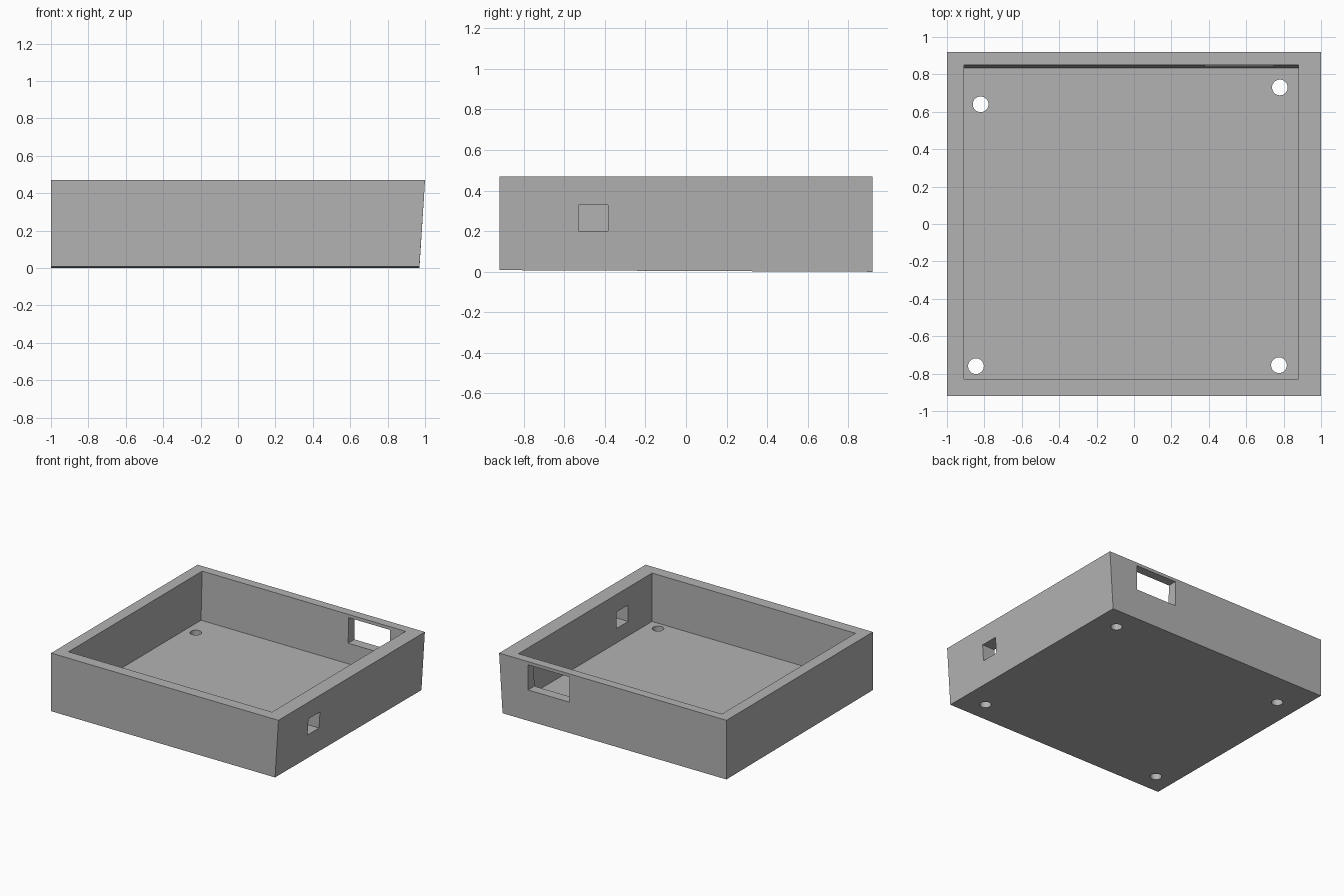
import bpy
import bmesh

cube = bpy.data.objects.get("Cube")
if cube:
    bpy.data.objects.remove(cube, do_unlink=True)

grey = bpy.data.materials.new("plain grey")
grey.use_nodes = True
GREY = (0.45, 0.45, 0.45, 1)
grey.diffuse_color = GREY
grey.node_tree.nodes["Principled BSDF"].inputs["Base Color"].default_value = GREY


def finish(name, bm):
    bmesh.ops.recalc_face_normals(bm, faces=bm.faces)
    mesh = bpy.data.meshes.new(name)
    bm.to_mesh(mesh)
    bm.free()
    mesh.materials.append(grey)
    obj = bpy.data.objects.new(name, mesh)
    bpy.context.collection.objects.link(obj)
    return obj


def box(name, xs, ys, zs, adjust=None):
    """Box between the given limits; adjust may move single corners."""
    bm = bmesh.new()
    bmesh.ops.create_cube(bm, size=1)
    for v in bm.verts:
        side = tuple(c > 0 for c in v.co)
        v.co = (xs[side[0]], ys[side[1]], zs[side[2]])
        if adjust:
            adjust(v.co, *side)
    return finish(name, bm)


def cylinder(name, x, y, radius):
    bm = bmesh.new()
    bmesh.ops.create_cone(bm, cap_ends=True, segments=32, radius1=radius,
                          radius2=radius, depth=0.4)
    bmesh.ops.translate(bm, verts=bm.verts, vec=(x, y, 0))
    return finish(name, bm)


# Tray body: the right wall leans out and the underside rises to the front
def shape_body(co, right, back, top):
    if right and not top:
        co.x = 0.97
    if not back and not top:
        co.z = 0.008


tray = box("tray", (-1, 1), (-0.92, 0.92), (0, 0.47), shape_body)


# Cavity: its back wall leans outward from the floor to the rim
def shape_cavity(co, right, back, top):
    if back and top:
        co.y = 0.85


cutters = [box("cavity_cutter", (-0.91, 0.88), (-0.83, 0.835), (0.085, 0.47), shape_cavity)]
for v in cutters[0].data.vertices:
    if v.co.z > 0.4:
        v.co.z += 0.02

# Back and side openings
cutters.append(box("back_opening_cutter", (0.38, 0.745), (0.7, 1.1), (0.245, 0.445)))
cutters.append(box("side_opening_cutter", (0.7, 1.2), (-0.53, -0.385), (0.2, 0.33)))

# Screw holes through the floor
for x, y in ((-0.82, 0.64), (0.78, 0.73), (-0.845, -0.76), (0.775, -0.755)):
    cutters.append(cylinder("screw_hole_cutter", x, y, 0.042))

# Cut everything out and discard the cutters
bpy.ops.object.select_all(action="DESELECT")
bpy.context.view_layer.objects.active = tray
tray.select_set(True)
for cutter in cutters:
    cutter.hide_render = True
    mod = tray.modifiers.new("cut", "BOOLEAN")
    mod.operation = "DIFFERENCE"
    mod.solver = "EXACT"
    mod.object = cutter
    bpy.ops.object.modifier_apply(modifier=mod.name)
    bpy.data.objects.remove(cutter, do_unlink=True)

bpy.ops.object.shade_smooth_by_angle()
